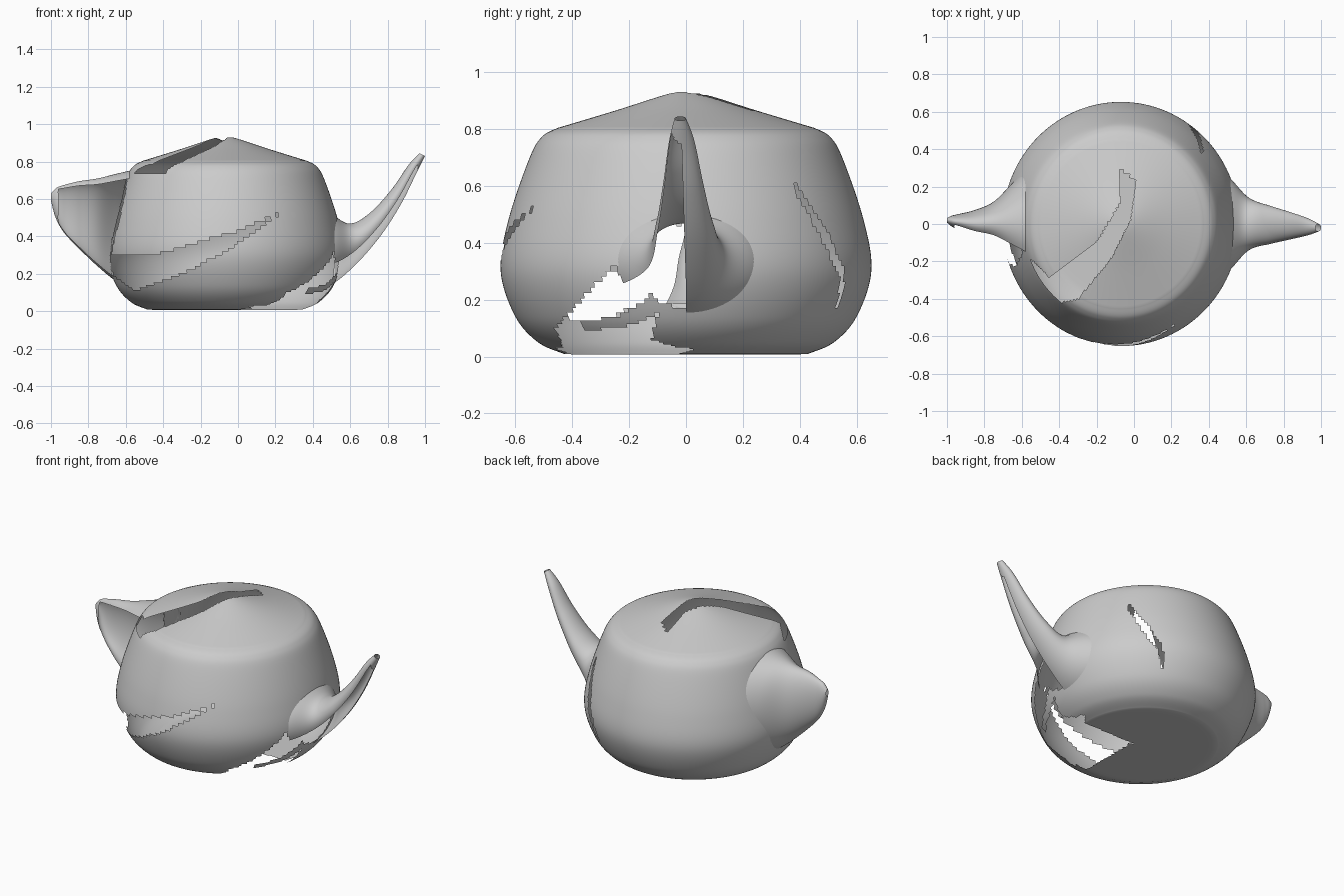
import bpy, bmesh, math
from mathutils import Vector

if "Cube" in bpy.data.objects:
    bpy.data.objects.remove(bpy.data.objects["Cube"])

CX, SX = -0.07, 0.97


def spline(pts, n):
    """Catmull-Rom through tuples of any length, n steps per span."""
    out = []
    for i in range(len(pts) - 1):
        p = [pts[max(i - 1, 0)], pts[i], pts[i + 1], pts[min(i + 2, len(pts) - 1)]]
        for k in range(n):
            t = k / n
            out.append(tuple(
                0.5 * (2 * b + (c - a) * t + (2 * a - 5 * b + 4 * c - d) * t * t
                       + (3 * b - a - 3 * c + d) * t ** 3) for a, b, c, d in zip(*p)))
    return out + [pts[-1]]


def lerp_table(table, v):
    if v <= table[0][0]:
        return table[0][1]
    for (a, fa), (b, fb) in zip(table, table[1:]):
        if v <= b:
            return fa + (fb - fa) * (v - a) / (b - a)
    return table[-1][1]


def in_poly(u, v, poly):
    hit = False
    for (a, b), (c, d) in zip(poly, poly[1:] + poly[:1]):
        if (b > v) != (d > v) and u < (c - a) * (v - b) / (d - b) + a:
            hit = not hit
    return hit


def loft(name, rings, cut):
    """Skin closed rings and drop the faces for which cut(centre, column) is true."""
    bm = bmesh.new()
    rows = [[bm.verts.new(p) for p in r] for r in rings]
    n = len(rings[0])
    for a, b in zip(rows, rows[1:]):
        for i in range(n):
            j = (i + 1) % n
            q = (a[i], a[j], b[j], b[i])
            c = sum((v.co for v in q), Vector()) / 4
            if not cut(c, (i + 0.5) / n):
                bm.faces.new(q)
    bmesh.ops.remove_doubles(bm, verts=bm.verts[:], dist=0.0004)
    bmesh.ops.delete(bm, geom=[v for v in bm.verts if not v.link_faces], context='VERTS')
    me = bpy.data.meshes.new(name)
    bm.to_mesh(me)
    bm.free()
    for p in me.polygons:
        p.use_smooth = True
    ob = bpy.data.objects.new(name, me)
    bpy.context.collection.objects.link(ob)
    return ob


# Pot profile (radius, height)
side = spline([(0.43, 0.01), (0.52, 0.05), (0.6, 0.14), (0.652, 0.3), (0.625, 0.48),
               (0.55, 0.7), (0.505, 0.775), (0.45, 0.805)], 9)
floor = [(0.001 + 0.43 * i / 14, 0.008) for i in range(14)]
lid = spline([(0.45, 0.805), (0.25, 0.865), (0.06, 0.925), (0.001, 0.933)], 10)[1:]
profile = floor + side + lid
R_TABLE = sorted((z, r) for r, z in side + lid)

# Cracks, outlined in the view where they show
LID_CRACK = [(-0.08, 0.3), (0.01, 0.23), (-0.02, 0.02), (-0.12, -0.18), (-0.3, -0.4),
             (-0.4, -0.42), (-0.66, -0.2), (-0.62, -0.12), (-0.45, -0.29), (-0.2, -0.1), (-0.07, 0.12)]
FRONT_TEAR = [(-0.74, 0.29), (-0.4, 0.31), (0.0, 0.43), (0.23, 0.53), (-0.05, 0.33),
              (-0.3, 0.2), (-0.55, 0.11), (-0.68, 0.2)]
BACK_CRACK = [(0.36, 0.63), (0.42, 0.56), (0.5, 0.43), (0.56, 0.3), (0.55, 0.22),
              (0.53, 0.17), (0.545, 0.27), (0.47, 0.43)]
SIDE_GAP = [(-0.46, 0.1), (-0.3, 0.27), (-0.1, 0.47), (-0.03, 0.47), (-0.05, 0.35),
            (-0.12, 0.22), (-0.22, 0.15), (-0.37, 0.12), (-0.36, 0.09), (-0.2, 0.11),
            (-0.1, 0.15), (-0.12, 0.06), (-0.02, 0.03), (-0.02, 0.005), (-0.42, 0.005)]
FLOOR_GAP = [(0.05, -0.45), (0.25, -0.28), (0.3, -0.1), (0.38, 0.02), (0.6, 0), (0.4, -0.5)]


def pot_cut(c, u):
    x, y, z = c
    if z > 0.74 and in_poly(x, y, LID_CRACK):
        return True
    if y < 0 and in_poly(x, z, FRONT_TEAR):
        return True
    if x > 0 and (in_poly(y, z, BACK_CRACK) or in_poly(y, z, SIDE_GAP)):
        return True
    if z < 0.03 and in_poly(x, y, FLOOR_GAP):
        return True
    # openings into handle and spout
    if x < -0.5 and ((y + 0.02) / 0.2) ** 2 + ((z - 0.45) / 0.27) ** 2 < 1:
        return True
    return x > 0.4 and (y / 0.16) ** 2 + ((z - 0.32) / 0.15) ** 2 < 1


N = 240
loft("pot_body", [[(CX + r * SX * math.cos(2 * math.pi * i / N),
                    r * math.sin(2 * math.pi * i / N), z) for i in range(N)]
                  for r, z in profile], pot_cut)


def in_pot(c):
    return math.hypot((c.x - CX) / SX, c.y) < lerp_table(R_TABLE, c.z) - 0.004


def horn(name, stations, cut, n=72):
    """Loft ellipses given as low x, low z, high x, high z, centre y, half width."""
    rings = []
    for lx, lz, hx, hz, cy, w in spline(stations, 14):
        ring = []
        for i in range(n):
            a = 2 * math.pi * i / n
            t = (1 - math.cos(a)) / 2
            ring.append((lx + (hx - lx) * t, cy + w * math.sin(a), lz + (hz - lz) * t))
        rings.append(ring)
    return loft(name, rings, lambda c, u: in_pot(c) or cut(c, u))


# Spout, a scoop torn open along its lower front
horn("spout", [(0.3, 0.06, 0.43, 0.6, 0, 0.34), (0.48, 0.13, 0.53, 0.5, 0, 0.25),
               (0.62, 0.24, 0.61, 0.47, 0, 0.14), (0.76, 0.4, 0.71, 0.53, -0.005, 0.1),
               (0.87, 0.57, 0.82, 0.65, -0.01, 0.07), (0.95, 0.73, 0.91, 0.78, -0.015, 0.045),
               (1.0, 0.83, 0.97, 0.845, -0.02, 0.02)],
     lambda c, u: 0.81 < u and c.x < 0.96)

# Handle stump, open on its front side
horn("handle", [(-0.5, 0.08, -0.5, 0.77, 0, 0.38), (-0.65, 0.16, -0.65, 0.735, 0, 0.22),
                (-0.75, 0.24, -0.75, 0.71, 0, 0.12), (-0.85, 0.335, -0.85, 0.695, 0, 0.075),
                (-0.93, 0.42, -0.93, 0.675, 0.01, 0.045), (-0.975, 0.5, -0.97, 0.66, 0.015, 0.03),
                (-1.0, 0.59, -1.0, 0.63, 0.02, 0.012)],
     lambda c, u: 0.58 < u < 0.95 and c.x > -0.96)
